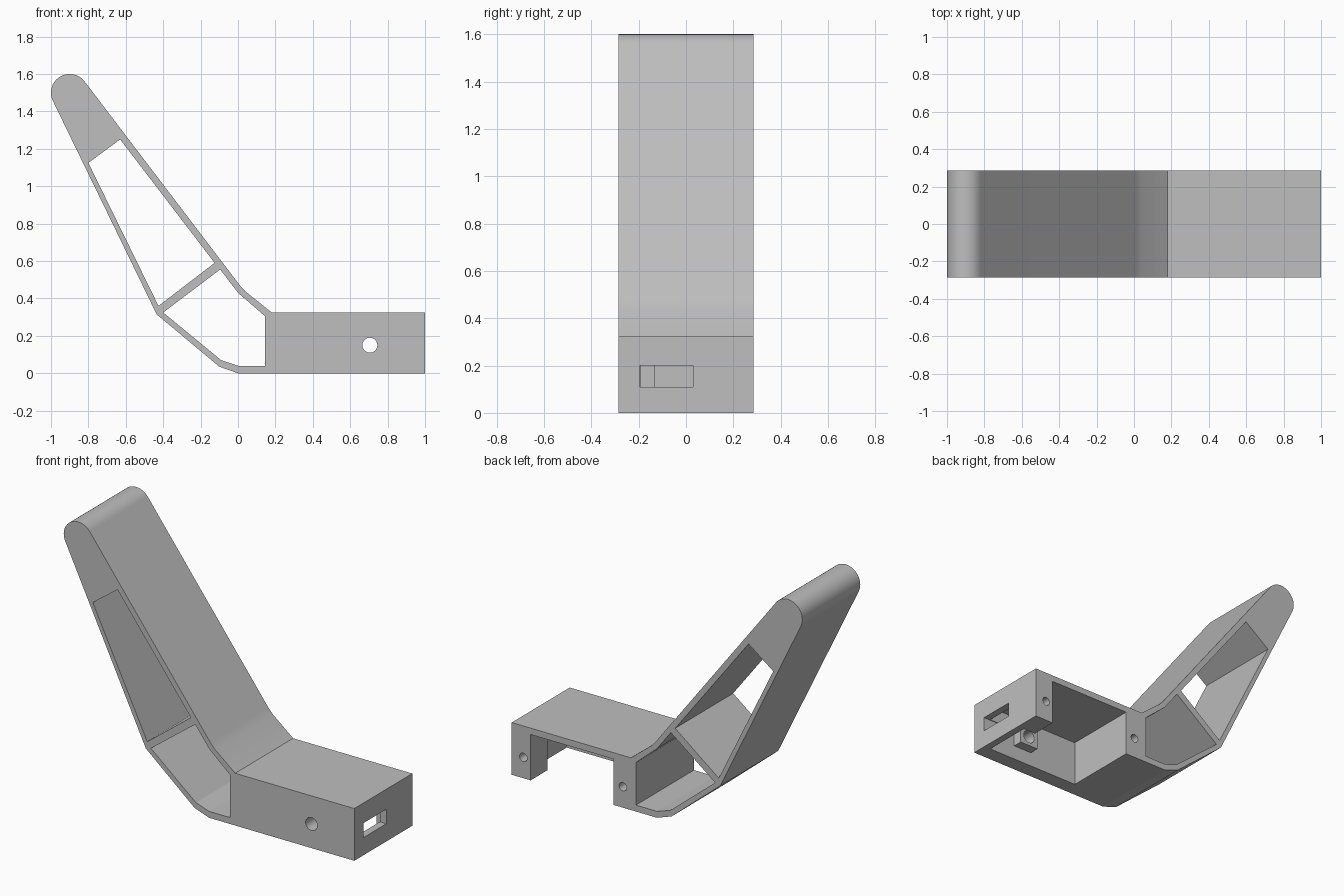
import bpy, bmesh, math
from mathutils import Vector

cube = bpy.data.objects.get("Cube")
if cube:
    bpy.data.objects.remove(cube, do_unlink=True)

HALF = 0.285        # half the depth of the stand

grey = bpy.data.materials.new("light_grey_plastic")
grey.use_nodes = True
colour = (0.52, 0.52, 0.52, 1)
grey.diffuse_color = colour
grey.node_tree.nodes["Principled BSDF"].inputs["Base Color"].default_value = colour


def prism(name, points, axis, low, high):
    """Extrude a flat outline along one axis (0 = x, 1 = y, 2 = z)."""
    bm = bmesh.new()
    verts = []
    for p in points:
        co = list(p)
        co.insert(axis, low)
        verts.append(bm.verts.new(co))
    face = bm.faces.new(verts)
    ext = bmesh.ops.extrude_face_region(bm, geom=[face])
    shift = Vector((0, 0, 0))
    shift[axis] = high - low
    moved = [g for g in ext["geom"] if isinstance(g, bmesh.types.BMVert)]
    bmesh.ops.translate(bm, verts=moved, vec=shift)
    bmesh.ops.recalc_face_normals(bm, faces=bm.faces)
    mesh = bpy.data.meshes.new(name)
    bm.to_mesh(mesh)
    bm.free()
    mesh.materials.append(grey)
    obj = bpy.data.objects.new(name, mesh)
    bpy.context.collection.objects.link(obj)
    return obj


def arc(cx, cy, r, start, end, count):
    angles = [math.radians(start + (end - start) * i / count) for i in range(count + 1)]
    return [(cx + r * math.cos(a), cy + r * math.sin(a)) for a in angles]


def circle(cx, cy, r):
    return arc(cx, cy, r, 0, 360, 32)[:-1]


def cut(obj, cutters):
    for c in cutters:
        c.hide_render = True
        mod = obj.modifiers.new(c.name, "BOOLEAN")
        mod.operation = "DIFFERENCE"
        mod.solver = "EXACT"
        mod.object = c
    bpy.context.view_layer.update()
    graph = bpy.context.evaluated_depsgraph_get()
    mesh = bpy.data.meshes.new_from_object(obj.evaluated_get(graph))
    obj.modifiers.clear()
    obj.data = mesh


# Side outline: rounded tip, leaning arm, bent foot and box base
outline = [(-0.435, 0.315), (-0.1, 0.035), (0, 0), (1, 0), (1, 0.325), (0.18, 0.325),
           (0.04, 0.437), (0.01, 0.47)]
outline += arc(-0.9, 1.5, 0.1, 37, 206, 20)
body = prism("stand_body", outline, 1, -HALF, HALF)

# Openings through the arm, either side of the cross brace
through = (1, -0.4, 0.4)
upper = prism("arm_opening", [(-0.80, 1.125), (-0.63, 1.25), (-0.125, 0.59),
                              (-0.425, 0.36)], *through)
lower = prism("foot_opening", [(-0.40, 0.325), (-0.095, 0.555), (0, 0.43), (0.145, 0.305),
                               (0.145, 0.04), (0, 0.04), (-0.09, 0.07)], *through)

# Base cavity, open below and at the back, with a thin wall behind the socket
cavity = prism("base_cavity", [(0.30, -0.19), (0.955, -0.19), (0.955, 0.12), (0.87, 0.12),
                               (0.87, 0.4), (0.30, 0.4)], 2, -0.1, 0.285)

# Cable hole, socket slot and screw holes
cable = prism("cable_hole", circle(0.705, 0.15, 0.04), 1, -0.4, 0)
slot = prism("socket_slot", [(-0.195, 0.11), (0.03, 0.11), (0.03, 0.2), (-0.195, 0.2)],
             0, 0.9, 1.1)
screws = [prism("screw_hole", circle(x, 0.13, 0.026), 1, 0.14, 0.4) for x in (0.235, 0.92)]

cutters = [upper, lower, cavity, cable, slot] + screws
cut(body, cutters)

# Small collar around the cable hole inside the base
collar = prism("cable_collar", [(0.64, 0.09), (0.77, 0.09), (0.77, 0.21), (0.64, 0.21)],
               1, -0.195, -0.13)
cut(collar, [cable])

for c in cutters:
    bpy.data.objects.remove(c, do_unlink=True)

# Smooth the round tip, bend and holes while keeping corners sharp
bpy.ops.object.select_all(action="DESELECT")
for obj in (body, collar):
    obj.select_set(True)
bpy.context.view_layer.objects.active = body
bpy.ops.object.shade_smooth_by_angle(angle=math.radians(15))
